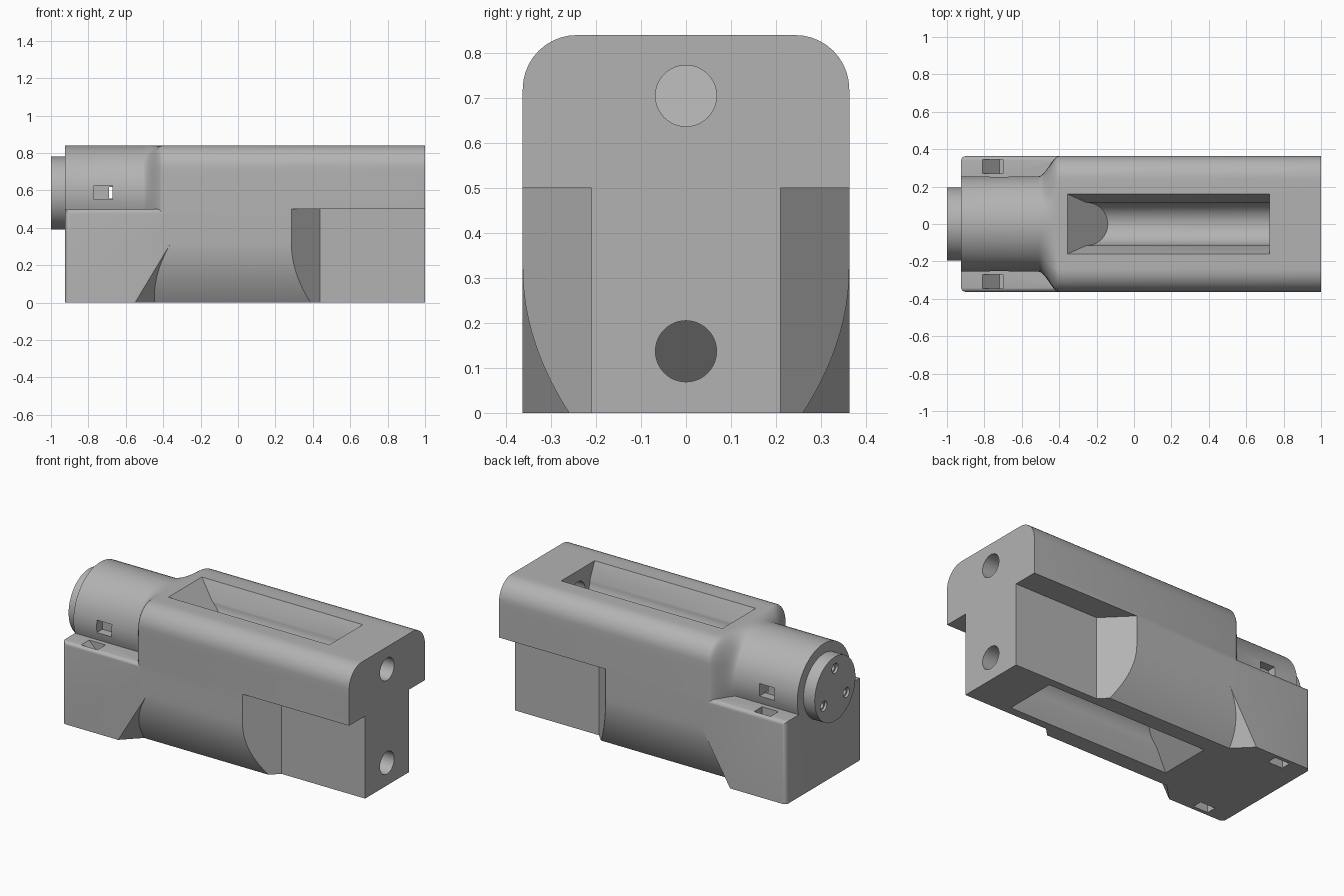
import bpy, bmesh, math
from math import sin, cos, pi, atan2, hypot

if "Cube" in bpy.data.objects:
    bpy.data.objects.remove(bpy.data.objects["Cube"])

W, H, AXIS = 0.363, 0.84, 0.585      # half width, height, barrel axis height
BARREL = 0.255

grey = bpy.data.materials.new("plain grey")
grey.use_nodes = True
grey.diffuse_color = (0.45, 0.45, 0.45, 1)
grey.node_tree.nodes["Principled BSDF"].inputs["Base Color"].default_value = grey.diffuse_color


def finish(name, bm):
    bmesh.ops.recalc_face_normals(bm, faces=bm.faces)
    mesh = bpy.data.meshes.new(name)
    bm.to_mesh(mesh)
    bm.free()
    obj = bpy.data.objects.new(name, mesh)
    bpy.context.collection.objects.link(obj)
    mesh.materials.append(grey)
    return obj


def loft(name, rings):
    """Closed skin through rings of equal point count."""
    bm = bmesh.new()
    rows = [[bm.verts.new(p) for p in ring] for ring in rings]
    n = len(rows[0])
    for a, b in zip(rows, rows[1:]):
        for i in range(n):
            bm.faces.new((a[i], a[(i + 1) % n], b[(i + 1) % n], b[i]))
    bm.faces.new(rows[0])
    bm.faces.new(rows[-1])
    return finish(name, bm)


def prism(name, section, left, right):
    """Extrude a (y, z) section along x; left is a number or a function of y, z."""
    start = left if callable(left) else lambda y, z: left
    return loft(name, [[(start(y, z), y, z) for y, z in section],
                       [(right, y, z) for y, z in section]])


def rod(name, y, z, r, x0, x1, n=48):
    return prism(name, [(y + r * cos(2 * pi * i / n), z + r * sin(2 * pi * i / n))
                        for i in range(n)], x0, x1)


def box(name, x0, x1, y0, y1, z0, z1):
    return prism(name, [(y0, z0), (y1, z0), (y1, z1), (y0, z1)], x0, x1)


def combine(target, others, operation):
    """Apply booleans to the target and discard the helpers."""
    for other in others:
        mod = target.modifiers.new("bool", "BOOLEAN")
        mod.operation, mod.solver, mod.object = operation, "EXACT", other
    graph = bpy.context.evaluated_depsgraph_get()
    mesh = bpy.data.meshes.new_from_object(target.evaluated_get(graph))
    target.modifiers.clear()
    target.data = mesh
    for other in others:
        bpy.data.objects.remove(other)


def span(a, b, n):
    return [(a[0] + (b[0] - a[0]) * i / n, a[1] + (b[1] - a[1]) * i / n) for i in range(n)]


# Housing outline: flat bottom, rounded top corners
R = 0.12
arc = [(W - R + R * cos(pi / 2 * i / 10), H - R + R * sin(pi / 2 * i / 10)) for i in range(10)]
half = span((0, 0), (W, 0), 8) + span((W, 0), (W, H - R), 16) + arc + span((W - R, H), (0, H), 8)
outline = half + [(0, H)] + [(-y, z) for y, z in reversed(half[1:])]


def section(x, t):
    ring = []
    for y, z in outline:
        a = atan2(z - AXIS, y)
        cy, cz = BARREL * cos(a), AXIS + BARREL * sin(a)
        ring.append((x, cy + (y - cy) * t, cz + (z - cz) * t))
    return ring


# Barrel flowing through a rounded shoulder into the housing
rings = [section(-0.925, 0)]
for i in range(13):
    u = i / 12
    rings.append(section(-0.51 + 0.11 * u, u * u * (3 - 2 * u)))
rings.append(section(1.0, 1))
housing = loft("housing", rings)

# Base block under the barrel with rounded outer edges
base = box("base", -0.925, -0.395, -W, W, 0, 0.5)
bm = bmesh.new()
bm.from_mesh(base.data)
rounded = []
for e in bm.edges:
    a, b = (v.co for v in e.verts)
    upright = a.x < -0.9 and b.x < -0.9 and abs(a.z - b.z) > 0.1
    shelf_edge = a.z > 0.4 and b.z > 0.4 and abs(a.x - b.x) > 0.1
    if upright or shelf_edge:
        rounded.append(e)
bmesh.ops.bevel(bm, geom=rounded, offset=0.025, segments=5, profile=0.5, affect="EDGES")
bm.to_mesh(base.data)
bm.free()

# Round end boss
boss = rod("boss", 0, AXIS, 0.195, -1.0, -0.9, 64)
combine(housing, [base, boss], "UNION")

cutters = []
for s in (-1, 1):
    # Curved relief along the lower side, with a sloped end
    curve = []
    for i in range(17):
        z = -0.05 + 0.37 * i / 16
        curve.append((s * (W - 0.103 * ((0.32 - z) / 0.32) ** 2), z))
    relief = curve + [(s * 0.42, 0.32), (s * 0.42, -0.05)]
    cutters.append(prism("side_relief", relief,
                         lambda y, z: -0.55 + 0.6 * z + W - abs(y), 0.395))
    # Square notch beside the narrow foot, with a slanted end
    notch = [(s * 0.21, -0.05), (s * 0.42, -0.05), (s * 0.42, 0.5), (s * 0.21, 0.5)]
    cutters.append(prism("foot_notch", notch, lambda y, z: 0.285 + W - abs(y), 1.05))
    # Strap openings in shelf, barrel wall and underside
    y0, y1 = sorted((s * 0.27, s * 0.345))
    cutters.append(prism("shelf_slot", [(y0, 0.41), (y1, 0.41), (y1, 0.52), (y0, 0.52)],
                         lambda y, z: -0.81 + (0.5 - z), -0.70))
    y0, y1 = sorted((s * 0.2, s * 0.3))
    cutters.append(box("barrel_window", -0.77, -0.67, y0, y1, 0.55, 0.625))
    y0, y1 = sorted((s * 0.28, s * 0.34))
    cutters.append(box("under_slot", -0.80, -0.70, y0, y1, -0.05, 0.12))
cutters.append(box("cross_passage", -0.69, -0.671, -0.3, 0.3, 0.556, 0.619))

# Round-bottomed troughs, top and underside, each with a bore from the end
trough = [(0.187, 0.9)]
trough += [(0.115 * cos(pi * i / 24), 0.74 - 0.115 * sin(pi * i / 24)) for i in range(25)]
trough += [(-0.187, 0.9)]
for flip in (False, True):
    depth = (lambda z: z) if flip else (lambda z: H - z)
    pts = [(y, H - z if flip else z) for y, z in trough]
    cutters.append(prism("trough", pts, lambda y, z: -0.355 + depth(z), 0.725))
    combine(housing, cutters, "DIFFERENCE")
    cutters = []
    cutters.append(rod("bore", 0, 0.137 if flip else 0.705, 0.068, 0.65, 1.05))

# Screw holes in the boss, countersunk
for k in range(3):
    a = pi / 2 + k * 2 * pi / 3
    y, z = 0.125 * cos(a), AXIS + 0.125 * sin(a)
    cutters.append(rod("screw_hole", y, z, 0.018, -1.05, -0.85, 24))
    cutters.append(rod("screw_seat", y, z, 0.03, -1.05, -0.985, 24))
combine(housing, cutters, "DIFFERENCE")

# The bore above the trough floor
combine(housing, [rod("bore", 0, 0.705, 0.068, 0.65, 1.05)], "DIFFERENCE")

bpy.ops.object.select_all(action="DESELECT")
housing.select_set(True)
bpy.context.view_layer.objects.active = housing
bpy.ops.object.shade_smooth_by_angle(angle=math.radians(28))
